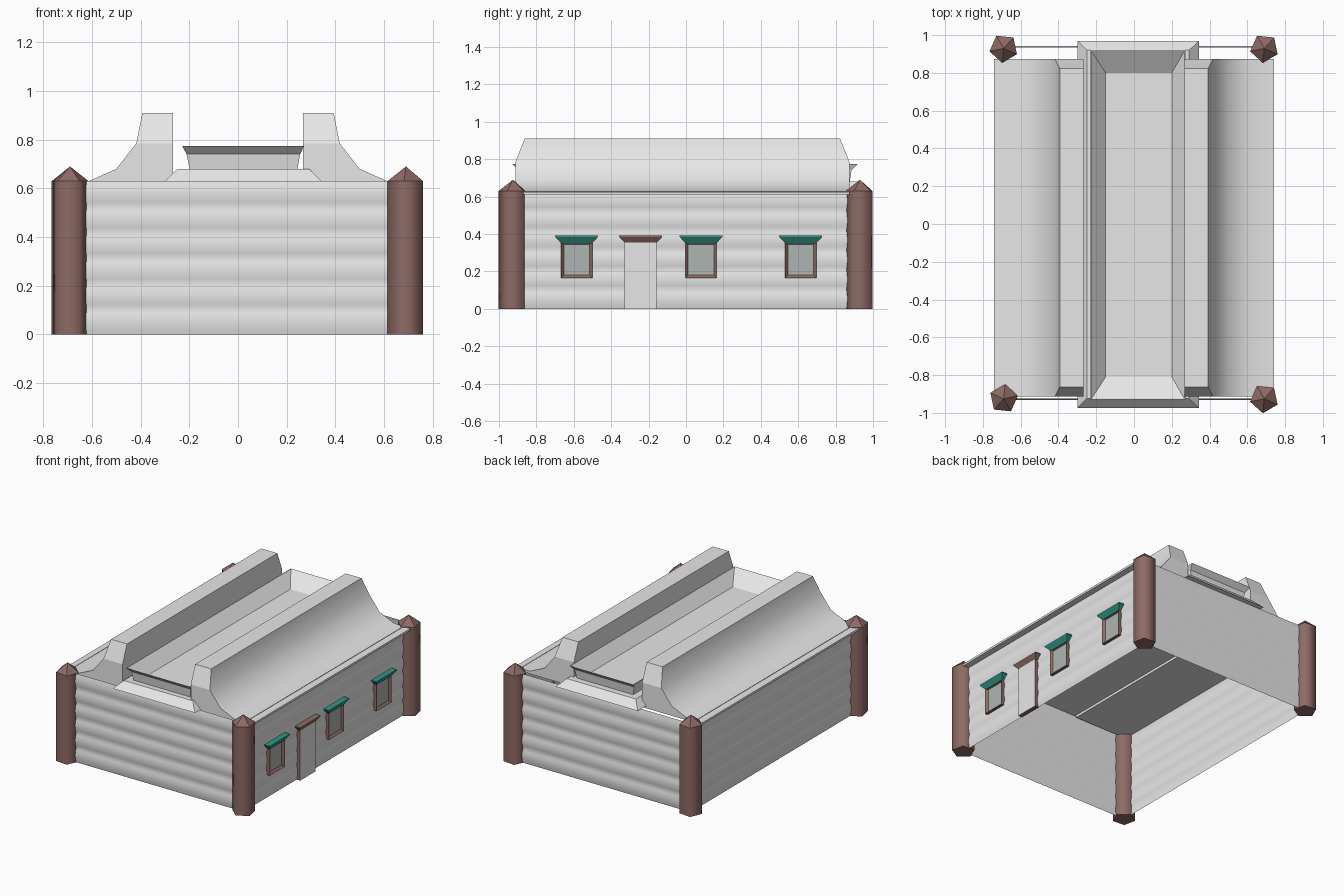
import bpy, bmesh, math

if "Cube" in bpy.data.objects:
    bpy.data.objects.remove(bpy.data.objects["Cube"])


def material(name, rgb):
    m = bpy.data.materials.new(name)
    m.diffuse_color = (*rgb, 1)
    m.use_nodes = True
    m.node_tree.nodes["Principled BSDF"].inputs["Base Color"].default_value = m.diffuse_color
    return m


GREY = material("pale_grey", (0.8, 0.8, 0.8))
BROWN = material("red_brown", (0.27, 0.145, 0.128))
TEAL = material("teal", (0.035, 0.3, 0.24))
GLASS = material("glass_grey", (0.42, 0.46, 0.45))


def finish(name, bm, mats, fix=True):
    if fix:
        bmesh.ops.recalc_face_normals(bm, faces=bm.faces)
    me = bpy.data.meshes.new(name)
    bm.to_mesh(me)
    bm.free()
    for m in mats:
        me.materials.append(m)
    ob = bpy.data.objects.new(name, me)
    bpy.context.collection.objects.link(ob)
    return ob


def rect(bm, x0, x1, y0, y1, z):
    return [bm.verts.new(p) for p in
            ((x0, y0, z), (x1, y0, z), (x1, y1, z), (x0, y1, z))]


def bridge(bm, a, b):
    n = len(a)
    return [bm.faces.new((a[i], a[(i + 1) % n], b[(i + 1) % n], b[i])) for i in range(n)]


def stacked(rings):
    # closed solid from a stack of rectangles (x0, x1, y0, y1, z)
    bm = bmesh.new()
    loops = [rect(bm, *r) for r in rings]
    for a, b in zip(loops, loops[1:]):
        bridge(bm, a, b)
    bm.faces.new(loops[0])
    bm.faces.new(loops[-1])
    return bm


# corner posts: five-sided with pointed tops
def post(name, cx, cy, turn):
    bm = bmesh.new()
    ang = [math.radians(turn + 72 * i) for i in range(5)]
    lo, hi = [[bm.verts.new((cx + 0.077 * math.cos(a), cy + 0.077 * math.sin(a), z))
               for a in ang] for z in (0, 0.63)]
    for f in bridge(bm, lo, hi):
        f.smooth = True
    tip = bm.verts.new((cx, cy, 0.69))
    for i in range(5):
        bm.faces.new((hi[i], hi[(i + 1) % 5], tip))
    bm.faces.new(lo)
    finish(name, bm, [BROWN])


post("post_front_left", -0.69, -0.925, 12)
post("post_front_right", 0.69, -0.925, 48)
post("post_back_left", -0.69, 0.93, 48)
post("post_back_right", 0.69, 0.93, 48)


# log walls: thin sheets with six gently bulging courses
def wall(name, a, b):
    bm = bmesh.new()
    dx, dy = b[0] - a[0], b[1] - a[1]
    length = math.hypot(dx, dy)
    nx, ny = dy / length, -dx / length
    logs, steps, prev = 6, 6, None
    for i in range(logs * steps + 1):
        z = 0.63 * i / (logs * steps)
        d = 0.008 * math.sin(math.pi * (i % steps) / steps)
        row = [bm.verts.new((p[0] + nx * d, p[1] + ny * d, z)) for p in (a, b)]
        if prev:
            bm.faces.new((prev[0], prev[1], row[1], row[0])).smooth = True
        prev = row
    finish(name, bm, [GREY], fix=False)


X, YF, YB = 0.69, -0.925, 0.935
wall("front_wall", (-X, YF), (X, YF))
wall("right_wall", (X, YF), (X, YB))
wall("back_wall", (X, YB), (-X, YB))
wall("left_wall", (-X, YB), (-X, YF))


# flared roof halves with hipped upper ends
def roof(name, s):
    prof = [(0.268, 0.61), (0.74, 0.61), (0.74, 0.625), (0.61, 0.631), (0.5, 0.68),
            (0.418, 0.785), (0.393, 0.91), (0.268, 0.91), (0.268, 0.785)]
    bm = bmesh.new()
    front, back = [], []
    for x, z in prof:
        pull = 0.05 if z > 0.9 else 0
        front.append(bm.verts.new((s * x, -0.912 + pull, z)))
        back.append(bm.verts.new((s * x, 0.874 - pull, z)))
    for i, f in enumerate(bridge(bm, front, back)):
        f.smooth = 2 <= i <= 5
    for end in (front, back):
        bm.faces.new(end[:6] + end[8:])
        bm.faces.new(end[5:9])
    finish(name, bm, [GREY])


roof("roof_left", -1)
roof("roof_right", 1)

# chamfered slab along the middle
finish("centre_slab", stacked([(-0.30, 0.345, -0.975, 0.97, 0.628),
                               (-0.25, 0.292, -0.925, 0.92, 0.68)]), [GREY])

# tray with flared rim and sloping inside
finish("roof_tray", stacked([(-0.198, 0.243, -0.885, 0.875, 0.675),
                             (-0.212, 0.256, -0.895, 0.885, 0.742),
                             (-0.23, 0.272, -0.93, 0.92, 0.775),
                             (-0.225, 0.267, -0.925, 0.915, 0.775),
                             (-0.15, 0.2, -0.81, 0.8, 0.695)]), [GREY])


# flared lintel above an opening
def lintel(name, y, mat):
    finish(name, stacked([(0.685, 0.715, y - 0.082, y + 0.082, 0.35),
                          (0.685, 0.738, y - 0.115, y + 0.115, 0.385),
                          (0.685, 0.738, y - 0.115, y + 0.115, 0.391)]), [mat])


# windows: frame with a recessed pane
for n, y in enumerate((-0.585, 0.08, 0.613), 1):
    bm = stacked([(0.685, 0.718, y - 0.084, y + 0.084, z) for z in (0.165, 0.36)])
    bmesh.ops.recalc_face_normals(bm, faces=bm.faces)
    pane = max(bm.faces, key=lambda f: f.normal.x)
    bmesh.ops.inset_individual(bm, faces=[pane], thickness=0.022)
    bmesh.ops.translate(bm, verts=pane.verts, vec=(-0.014, 0, 0))
    pane.material_index = 1
    finish(f"window_{n}", bm, [BROWN, GLASS])
    lintel(f"window_lintel_{n}", y, TEAL)

# door: grey panel with brown sides
bm = stacked([(0.685, 0.718, -0.328, -0.157, z) for z in (0, 0.355)])
bmesh.ops.recalc_face_normals(bm, faces=bm.faces)
for f in bm.faces:
    f.material_index = 1 if f.normal.x > 0.5 else 0
finish("door", bm, [BROWN, GREY])
lintel("door_lintel", -0.242, BROWN)
